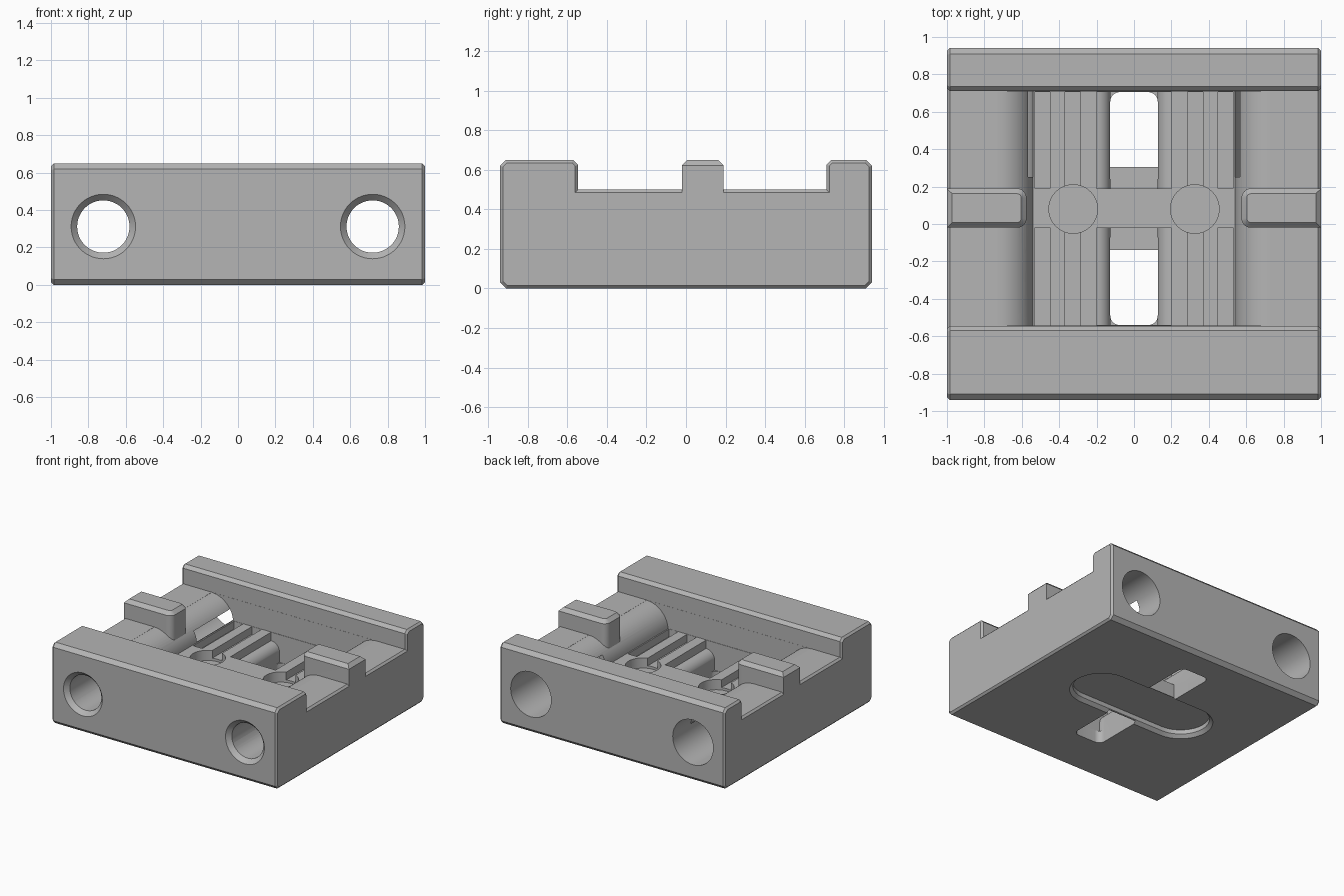
import bpy, bmesh
from math import sin, cos, pi, radians

cube = bpy.data.objects.get("Cube")
if cube:
    bpy.data.objects.remove(cube, do_unlink=True)

grey = bpy.data.materials.new("plain grey")
grey.use_nodes = True
COLOUR = (0.46, 0.46, 0.46, 1)
grey.diffuse_color = COLOUR
grey.node_tree.nodes["Principled BSDF"].inputs["Base Color"].default_value = COLOUR

AXES = {"X": lambda a, b, t: (t, a, b),
        "Y": lambda a, b, t: (a, t, b),
        "Z": lambda a, b, t: (a, b, t)}


def arc(cx, cy, r, start, end, n=8):
    """Points along an arc, angles in degrees."""
    return [(cx + r * cos(radians(start + (end - start) * i / n)),
             cy + r * sin(radians(start + (end - start) * i / n))) for i in range(n + 1)]


def circle(cx, cy, r, n=48):
    return arc(cx, cy, r, 0, 360, n)[:-1]


def rounded(x0, x1, y0, y1, r, n=8):
    return (arc(x1 - r, y1 - r, r, 0, 90, n) + arc(x0 + r, y1 - r, r, 90, 180, n)
            + arc(x0 + r, y0 + r, r, 180, 270, n) + arc(x1 - r, y0 + r, r, 270, 360, n))


def prism(name, pts, axis, lo, hi, bevel_rule=None, width=0, end_pts=None):
    """Extrude a profile along an axis, optionally bevelling chosen edges."""
    place = AXES[axis]
    bm = bmesh.new()
    a = [bm.verts.new(place(u, v, lo)) for u, v in pts]
    b = [bm.verts.new(place(u, v, hi)) for u, v in (end_pts or pts)]
    bm.faces.new(a)
    bm.faces.new(b)
    for i in range(len(a)):
        j = (i + 1) % len(a)
        bm.faces.new((a[i], a[j], b[j], b[i]))
    bmesh.ops.recalc_face_normals(bm, faces=bm.faces[:])
    if bevel_rule:
        chosen = [e for e in bm.edges if bevel_rule(e.verts[0].co, e.verts[1].co)]
        bmesh.ops.bevel(bm, geom=chosen, offset=width, segments=1, affect="EDGES")
    mesh = bpy.data.meshes.new(name)
    bm.to_mesh(mesh)
    bm.free()
    mesh.materials.append(grey)
    obj = bpy.data.objects.new(name, mesh)
    bpy.context.collection.objects.link(obj)
    return obj


# Main block with front and back walls and an open channel between them
section = [(-.94, .03), (-.91, 0), (.91, 0), (.94, .03), (.94, .62), (.91, .65),
           (.735, .65), (.71, .625), (.71, .5), (-.545, .5), (-.545, .625),
           (-.57, .65), (-.91, .65), (-.94, .62)]
body = prism("block_body", section, "X", -1, 1,
             lambda p, q: abs(p.x - q.x) < .001, .015)


def combine(tool, operation="DIFFERENCE"):
    """Apply a boolean to the block and drop the helper."""
    tool.hide_render = True
    mod = body.modifiers.new("cut", "BOOLEAN")
    mod.operation = operation
    mod.solver = "EXACT"
    mod.object = tool
    bpy.context.view_layer.update()
    graph = bpy.context.evaluated_depsgraph_get()
    mesh = bpy.data.meshes.new_from_object(body.evaluated_get(graph))
    body.modifiers.clear()
    body.data = mesh
    bpy.data.objects.remove(tool, do_unlink=True)


# Sunken middle with rounded shoulders
shoulder = arc(.73, .309, .19, 90, 175, 14)
half = [(.73, .6)] + shoulder + [(.54, .322)]
combine(prism("trough", half + [(-x, z) for x, z in reversed(half)], "Y", -.544, .709))

# Chamfered side lugs
for s in (1, -1):
    lug = arc(.625, .14, .05, 90, 180) + arc(.625, .03, .05, 180, 270) + [(1, -.02), (1, .19)]
    combine(prism("lug", [(s * x, y) for x, y in lug], "Z", .35, .65,
                  lambda p, q: min(p.z, q.z) > .64, .028), "UNION")

# Grooves, centre dips and through slots on both sides of the cross rib
lip = [(.2, .4), (.2, .255)] + arc(.2, .18, .075, 95, 178, 6) + [(.125, .1)]
for y0, y1 in ((-.542, -.02), (.19, .707)):
    for s in (1, -1):
        for x0, x1 in ((.45, .53), (.285, .37)):
            strip = [(s * x0, y0), (s * x1, y0), (s * x1, y1), (s * x0, y1)]
            combine(prism("groove", strip, "Z", .26, .4))
    combine(prism("centre_dip", lip + [(-x, z) for x, z in reversed(lip)],
                  "Y", y0 + .001, y1 - .001))
    combine(prism("slot", rounded(-.127, .127, y0 + .002, y1 - .002, .05), "Z", -.1, .38))

# Round pockets on the rib
for s in (1, -1):
    combine(prism("pocket", circle(s * .325, .08, .13), "Z", .24, .45))

# Oval plate across the slots, with a shallow recess below it
combine(prism("oval_plate", rounded(-.6, .6, -.14, .305, .2225), "Z", .02, .13), "UNION")
combine(prism("oval_recess", rounded(-.59, .59, -.13, .295, .2125), "Z", -.05, .06))
combine(prism("recess_chamfer", rounded(-.635, .635, -.175, .34, .2575), "Z", -.02, .025,
              end_pts=rounded(-.59, .59, -.13, .295, .2125)))

# Bolt holes: narrow through hole, front countersink, wide bore from the back
for s in (1, -1):
    x = s * .72
    combine(prism("bolt_hole", circle(x, .312, .14), "Y", -1.1, .5))
    combine(prism("countersink", circle(x, .312, .182), "Y", -.95, -.905,
                  end_pts=circle(x, .312, .139)))
    combine(prism("back_bore", circle(x, .312, .18), "Y", .25, 1.1))

# Smooth the round surfaces and keep the machined edges crisp
bpy.ops.object.select_all(action="DESELECT")
body.select_set(True)
bpy.context.view_layer.objects.active = body
bpy.ops.object.shade_smooth_by_angle(angle=radians(25))
